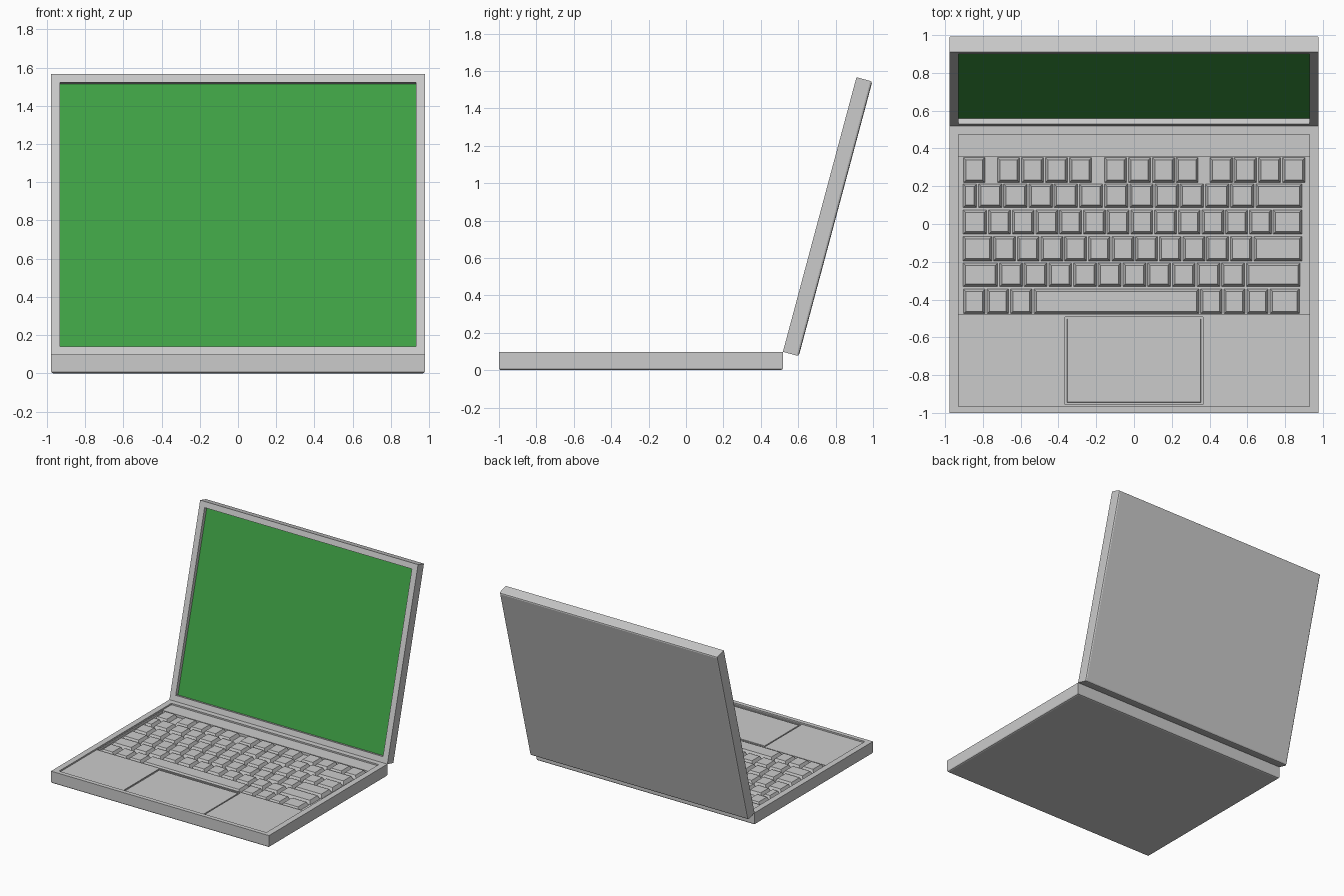
import bpy, bmesh, math
from mathutils import Matrix

if "Cube" in bpy.data.objects:
    bpy.data.objects.remove(bpy.data.objects["Cube"])

W = 0.978            # half width of both halves
TILT = Matrix.Translation((0, 0.518, 0.098)) @ Matrix.Rotation(math.radians(-15), 4, 'X')


def add_box(bm, x0, x1, y0, y1, z0, z1, inset=0.0):
    """Box whose top face may be drawn in by inset."""
    lo = [bm.verts.new(p) for p in ((x0, y0, z0), (x1, y0, z0), (x1, y1, z0), (x0, y1, z0))]
    i = inset
    hi = [bm.verts.new(p) for p in ((x0 + i, y0 + i, z1), (x1 - i, y0 + i, z1),
                                    (x1 - i, y1 - i, z1), (x0 + i, y1 - i, z1))]
    bm.faces.new(lo[::-1])
    bm.faces.new(hi)
    for a in range(4):
        b = (a + 1) % 4
        bm.faces.new((lo[a], lo[b], hi[b], hi[a]))


def finish(name, bm, matrix=None):
    bmesh.ops.recalc_face_normals(bm, faces=bm.faces)
    mesh = bpy.data.meshes.new(name)
    bm.to_mesh(mesh)
    bm.free()
    ob = bpy.data.objects.new(name, mesh)
    bpy.context.collection.objects.link(ob)
    if matrix:
        ob.matrix_world = matrix
    return ob


def shell(name, dims, outer_test, cuts, matrix=None):
    """Box with its outer face edges rounded and pockets cut into the inner face."""
    bm = bmesh.new()
    add_box(bm, *dims)
    edges = [e for e in bm.edges if all(outer_test(v.co) for v in e.verts)]
    bmesh.ops.bevel(bm, geom=edges, offset=0.012, segments=2, profile=0.5, affect='EDGES')
    ob = finish(name, bm)
    for n, cut in enumerate(cuts):
        cb = bmesh.new()
        add_box(cb, *cut)
        cutter = finish(f"{name}_cutter_{n}", cb)
        cutter.hide_render = True
        mod = ob.modifiers.new("pocket", 'BOOLEAN')
        mod.operation, mod.solver, mod.object = 'DIFFERENCE', 'EXACT', cutter
        bpy.context.view_layer.objects.active = ob
        bpy.ops.object.modifier_apply(modifier=mod.name)
        bpy.data.objects.remove(cutter)
    if matrix:
        ob.matrix_world = matrix
    return ob


# Base with sunken deck, keyboard tray and trackpad pocket
shell("base", (-W, W, -1.0, 0.518, 0, 0.098), lambda c: c.z < 0.01,
      [(-0.93, 0.93, -0.965, 0.475, 0.086, 0.2),
       (-0.928, 0.928, -0.48, 0.357, 0.066, 0.2),
       (-0.365, 0.365, -0.955, -0.492, 0.078, 0.2)])

# Trackpad
bm = bmesh.new()
add_box(bm, -0.357, 0.357, -0.947, -0.5, 0.07, 0.084, 0.004)
finish("trackpad", bm)

# Lid with screen opening, leaning back
shell("lid", (-W, W, 0, 0.088, 0, 1.52), lambda c: c.y > 0.08,
      [(-0.93, 0.93, -0.1, 0.034, 0.045, 1.475)], TILT)

# Screen
bm = bmesh.new()
add_box(bm, -0.93, 0.93, 0.03, 0.036, 0.045, 1.475)
screen = finish("screen", bm, TILT)
green = bpy.data.materials.new("screen_green")
green.diffuse_color = (0.05, 0.36, 0.06, 1)
green.use_nodes = True
green.node_tree.nodes["Principled BSDF"].inputs["Base Color"].default_value = green.diffuse_color
screen.data.materials.append(green)


# Keys: each row is (front y, back y, runs of (start x, end x, key count))
rows = [
    (0.218, 0.353, [(-0.907, -0.785, 1), (-0.727, -0.22, 4), (-0.16, 0.345, 4), (0.397, 0.91, 4)]),
    (0.085, 0.214, [(-0.91, -0.828, 1), (-0.828, 0.64, 11), (0.64, 0.893, 1)]),
    (-0.055, 0.076, [(-0.91, -0.775, 1), (-0.775, 0.732, 12), (0.732, 0.893, 1)]),
    (-0.197, -0.064, [(-0.91, -0.748, 1), (-0.748, 0.63, 11), (0.63, 0.893, 1)]),
    (-0.333, -0.204, [(-0.91, -0.717, 1), (-0.717, 0.59, 10), (0.59, 0.885, 1)]),
    (-0.477, -0.342, [(-0.908, -0.535, 3), (-0.535, 0.348, 1), (0.348, 0.715, 3), (0.715, 0.88, 1)]),
]
for r, (y0, y1, runs) in enumerate(rows):
    bm = bmesh.new()
    for x0, x1, n in runs:
        step = (x1 - x0) / n
        for k in range(n):
            a = x0 + k * step
            add_box(bm, a + 0.003, a + step - 0.003, y0, y1, 0.062, 0.094, 0.015)
    finish(f"key_row_{r + 1}", bm)
